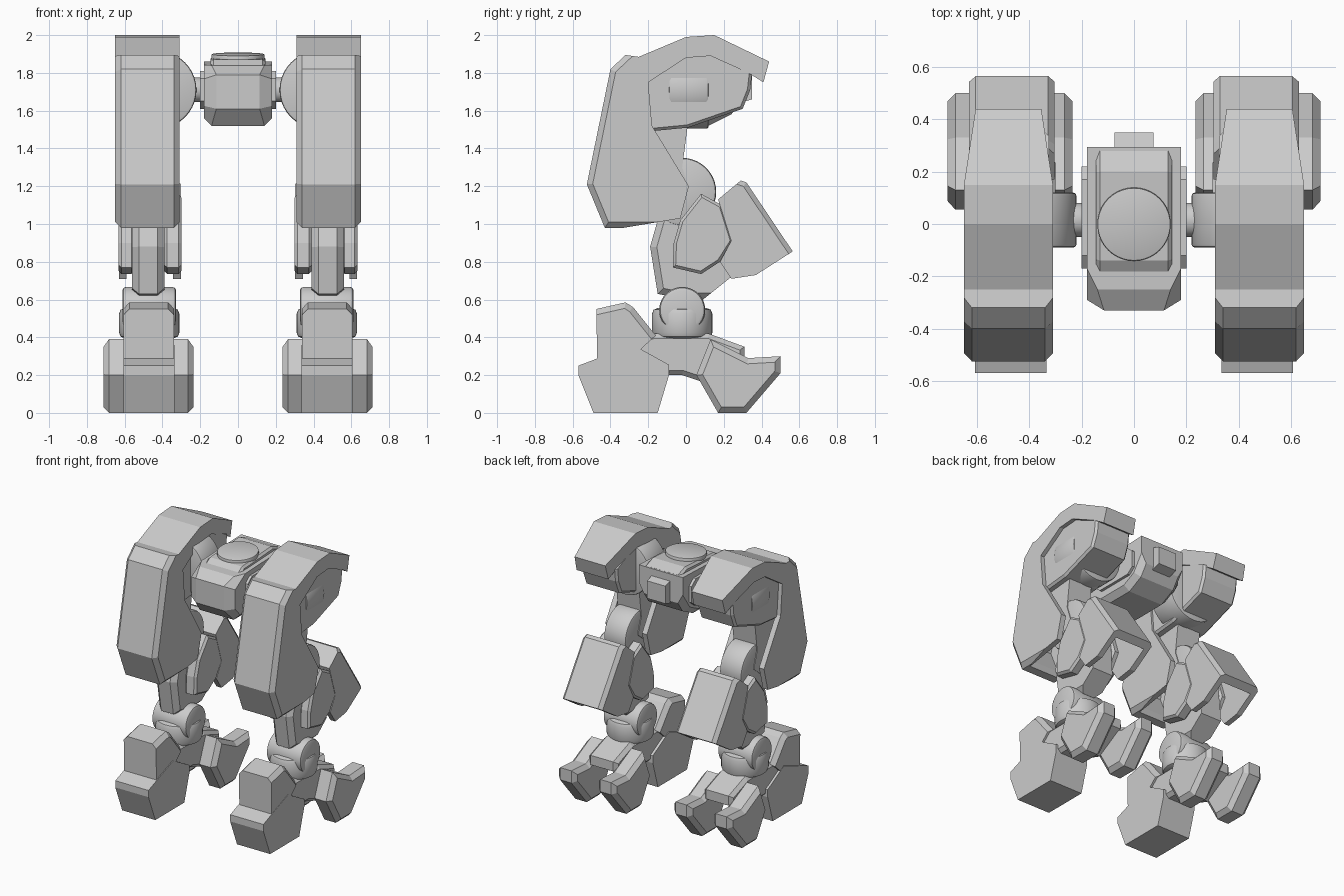
import bpy, bmesh, math
from mathutils import Vector, Matrix

if "Cube" in bpy.data.objects:
    bpy.data.objects.remove(bpy.data.objects["Cube"])

GREY = (0.6, 0.6, 0.6, 1.0)
mat = bpy.data.materials.new("light_grey")
mat.use_nodes = True
mat.diffuse_color = GREY
mat.node_tree.nodes["Principled BSDF"].inputs["Base Color"].default_value = GREY


def finish(name, bm, mirror):
    bmesh.ops.recalc_face_normals(bm, faces=bm.faces)
    mesh = bpy.data.meshes.new(name)
    bm.to_mesh(mesh)
    bm.free()
    mesh.materials.append(mat)
    ob = bpy.data.objects.new(name, mesh)
    bpy.context.collection.objects.link(ob)
    if mirror:
        ob.modifiers.new("Mirror", "MIRROR").use_mirror_merge = False
    return ob


def inset(profile, amount, keep):
    """Offset a closed outline inwards; edges listed in keep stay put."""
    pts = [Vector(p) for p in profile]
    n = len(pts)
    area = sum(pts[i].x * pts[(i + 1) % n].y - pts[(i + 1) % n].x * pts[i].y for i in range(n))
    side = 1 if area > 0 else -1
    lines = []
    for i in range(n):
        d = (pts[(i + 1) % n] - pts[i]).normalized()
        normal = Vector((-d.y, d.x)) * side
        lines.append((normal, normal.dot(pts[i]) + (0 if i in keep else amount)))
    out = []
    for i in range(n):
        (a, p), (b, q) = lines[i - 1], lines[i]
        det = a.x * b.y - a.y * b.x
        if abs(det) < 0.05:
            out.append(pts[i] + b * (q - b.dot(pts[i])))
        else:
            out.append(Vector(((p * b.y - q * a.y) / det, (a.x * q - b.x * p) / det)))
    return out


def prism(name, profile, x0, x1, chamfer=0.0, keep=(), mirror=True, taper=None):
    """Side outline (y, z) extruded across x, with chamfered side rims."""
    bm = bmesh.new()
    sections = [(x0, profile), (x1, profile)]
    if chamfer:
        cap = inset(profile, chamfer, keep)
        sections = [(x0, cap), (x0 + chamfer, profile), (x1 - chamfer, profile), (x1, cap)]
    rings = [[bm.verts.new((x, p[0], p[1])) for p in outline] for x, outline in sections]
    n = len(profile)
    for a, b in zip(rings, rings[1:]):
        for i in range(n):
            j = (i + 1) % n
            bm.faces.new((a[i], a[j], b[j], b[i]))
    bm.faces.new(rings[0])
    bm.faces.new(rings[-1])
    if taper:
        start, rate = taper
        mid = (x0 + x1) / 2
        for v in bm.verts:
            if v.co.y > start:
                v.co.x = mid + (v.co.x - mid) * (1 - rate * (v.co.y - start))
    return finish(name, bm, mirror)


def drum(name, center, radius, length, axis, rim=0.015, mirror=True, tilt=0.0):
    """Cylinder with a bevelled rim."""
    bm = bmesh.new()
    bmesh.ops.create_cone(bm, cap_ends=True, segments=40, radius1=radius, radius2=radius, depth=length)
    caps = [e for e in bm.edges if abs(e.verts[0].co.z - e.verts[1].co.z) < 1e-5]
    bmesh.ops.bevel(bm, geom=caps, offset=rim, segments=2, profile=0.5, affect="EDGES")
    turn = {"x": Matrix.Rotation(math.pi / 2, 4, "Y"),
            "y": Matrix.Rotation(math.pi / 2, 4, "X"),
            "z": Matrix.Rotation(tilt, 4, "X")}[axis]
    bmesh.ops.transform(bm, matrix=Matrix.Translation(center) @ turn, verts=bm.verts)
    ob = finish(name, bm, mirror)
    bpy.ops.object.select_all(action="DESELECT")
    ob.select_set(True)
    bpy.context.view_layer.objects.active = ob
    bpy.ops.object.shade_smooth_by_angle(angle=math.radians(35))
    return ob


def hollow(ob, profile, x0, x1):
    """Cut the inside out of a shell, before its mirror."""
    cutter = prism(ob.name + "_cutter", profile, x0, x1, mirror=False)
    cutter.hide_render = True
    cutter.hide_viewport = True
    cut = ob.modifiers.new("Hollow", "BOOLEAN")
    cut.operation = "DIFFERENCE"
    cut.solver = "EXACT"
    cut.object = cutter
    ob.modifiers.move(1, 0)


# Pelvis body
body = prism("pelvis_body", [(-.33, 1.61), (-.33, 1.79), (-.25, 1.84), (.295, 1.86), (.295, 1.66),
                             (.24, 1.58), (.12, 1.52), (-.25, 1.52)], -.18, .18, .04,
             keep=(2, 3), mirror=False)
for v in body.data.vertices:
    if v.co.y < -.3:
        v.co.x *= .82
prism("pelvis_top_slab", [(-.2, 1.83), (-.14, 1.87), (.2, 1.89), (.28, 1.86), (.28, 1.82), (-.2, 1.8)],
      -.145, .145, .015, keep=(4, 5), mirror=False)
drum("pelvis_turret_ring", (0, 0, 1.875), .14, .05, "z", .006, False, .06)
prism("pelvis_rear_block", [(.25, 1.63), (.25, 1.82), (.35, 1.79), (.35, 1.66)], -.075, .075, mirror=False)
prism("pelvis_side_plate", [(-.17, 1.65), (-.17, 1.77), (-.12, 1.81), (.17, 1.81), (.22, 1.77),
                            (.22, 1.65), (.17, 1.61), (-.12, 1.61)], .16, .2)
drum("hip_pin", (.25, .015, 1.71), .065, .14, "x", .005)
drum("hip_drum", (.425, .015, 1.71), .205, .21, "y", .012)

# Thigh core
prism("thigh_block", [(-.3, 1.7), (-.2, 1.79), (0, 1.9), (.13, 1.9), (.35, 1.8), (.34, 1.71), (.30, 1.61),
                      (.01, 1.51), (-.3, 1.48)], .325, .62, .015, keep=(0, 1, 2, 3))
prism("thigh_strut", [(-.3, 1.55), (.01, 1.53), (-.02, 1.3), (.02, 1.18), (-.08, 1.1), (-.28, 1.25)],
      .38, .57)

# Thigh armour shell
armour = prism("thigh_armour", [(-.40, 1.82), (-.32, 1.895), (-.25, 1.885), (0, 1.99), (.15, 2.0), (.44, 1.86),
                                (.41, 1.75), (.33, 1.80), (.13, 1.89), (0, 1.88), (-.2, 1.75), (-.18, 1.52),
                                (.015, 1.2), (-.03, 1.03), (-.33, .98), (-.43, .98), (-.525, 1.21)],
               .31, .65, .03, keep=(1, 2, 3, 4, 5, 6, 7, 8, 9, 10, 11, 12, 13), taper=(.15, .9))
hollow(armour, [(-.32, 1.74), (-.1, 1.76), (.2, 1.6), (.2, .9), (-.34, .9), (-.38, 1.04), (-.45, 1.21)],
       .35, .61)

# Knee and shin
drum("knee_drum", (.475, -.02, 1.17), .18, .18, "x", .015)
prism("shin", [(-.1, 1.15), (-.15, 1.02), (-.19, .88), (-.15, .63), (.0, .6), (.09, .6), (.24, .72),
               (.22, 1.02), (.1, 1.16)], .39, .56, .035, keep=(5, 6, 7))
prism("shin_lower_strut", [(-.1, .8), (-.1, .56), (.06, .56), (.12, .75)], .425, .525)

# Calf side plates and rear armour shell
PLATE = [(.08, 1.16), (.19, 1.10), (.25, .91), (.18, .80), (.08, .735), (-.07, .77), (-.065, .9), (-.03, 1.02)]
for label, x0, x1 in (("inner", .30, .39), ("outer", .55, .632)):
    prism("calf_plate_" + label, PLATE, x0, x1, .015)
calf = prism("calf_armour", [(.17, 1.13), (.29, 1.23), (.32, 1.22), (.565, .855), (.37, .73), (.24, .71),
                             (.18, .80), (.24, .91), (.18, 1.10)],
             .303, .63, .025, keep=(0, 3, 4, 5, 6, 7, 8))
hollow(calf, [(.05, 1.08), (.2, 1.1), (.28, 1.17), (.515, .82), (.45, .6), (.05, .6)], .345, .59)

# Ankle
drum("ankle_axle", (.47, -.02, .545), .122, .285, "x", .02)
drum("ankle_turntable", (.47, -.02, .475), .16, .16, "z", .03)

# Foot hub, front block and toes
prism("foot_hub", [(-.30, .37), (-.17, .42), (.12, .42), (.31, .35), (.31, .28), (.10, .16), (-.02, .2),
                   (-.2, .2)], .355, .59, .025)
prism("foot_front_block", [(-.47, .28), (-.475, .55), (-.32, .585), (-.28, .56), (-.16, .41), (-.28, .3)],
      .34, .605, .03, keep=(0, 4, 5))
prism("front_toe", [(-.57, .25), (-.28, .36), (-.09, .255), (-.09, .2), (-.15, 0), (-.49, 0), (-.57, .2)],
      .335, .607)
REAR_TOE = [(.055, .2), (.13, .39), (.33, .29), (.5, .30), (.5, .21), (.32, 0), (.17, 0)]
for label, x0, x1 in (("inner", .235, .385), ("outer", .56, .713)):
    prism("rear_toe_" + label, REAR_TOE, x0, x1, .03)
